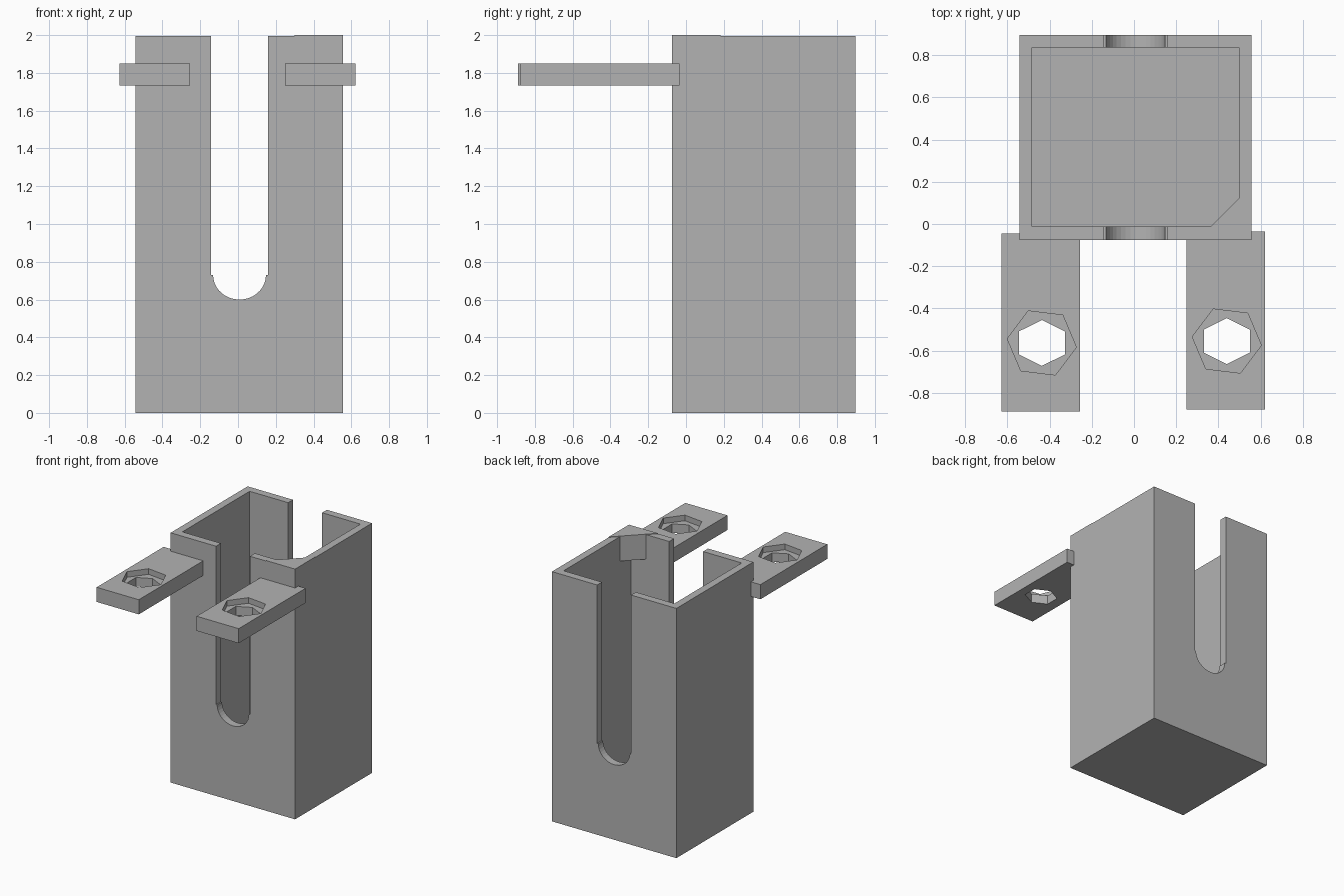
import bpy, bmesh
from math import cos, sin, radians

cube = bpy.data.objects.get("Cube")
if cube:
    bpy.data.objects.remove(cube, do_unlink=True)

grey = bpy.data.materials.new("plain grey")
grey.use_nodes = True
COLOUR = (0.45, 0.45, 0.45, 1)
grey.diffuse_color = COLOUR
grey.node_tree.nodes["Principled BSDF"].inputs["Base Color"].default_value = COLOUR


def prism(name, outline, low, high, axis="z"):
    """Extrude a closed outline along z, or an xz outline along y."""
    bm = bmesh.new()
    place = (lambda a, b: (a, b, low)) if axis == "z" else (lambda a, b: (a, low, b))
    face = bm.faces.new([bm.verts.new(place(a, b)) for a, b in outline])
    moved = bmesh.ops.extrude_face_region(bm, geom=[face])["geom"]
    offset = (0, 0, high - low) if axis == "z" else (0, high - low, 0)
    bmesh.ops.translate(bm, vec=offset,
                        verts=[v for v in moved if isinstance(v, bmesh.types.BMVert)])
    bmesh.ops.recalc_face_normals(bm, faces=bm.faces)
    mesh = bpy.data.meshes.new(name)
    bm.to_mesh(mesh)
    bm.free()
    mesh.materials.append(grey)
    obj = bpy.data.objects.new(name, mesh)
    bpy.context.collection.objects.link(obj)
    return obj


def rect(x0, x1, y0, y1):
    return [(x0, y0), (x1, y0), (x1, y1), (x0, y1)]


def hexagon(cx, cy, rx, ry, turn):
    return [(cx + rx * cos(radians(turn + 60 * i)),
             cy + ry * sin(radians(turn + 60 * i))) for i in range(6)]


def cut(target, cutter):
    """Subtract the cutter, then discard it."""
    cutter.hide_render = True
    mod = target.modifiers.new("cut", "BOOLEAN")
    mod.operation, mod.solver, mod.object = "DIFFERENCE", "EXACT", cutter
    bpy.context.view_layer.objects.active = target
    bpy.ops.object.modifier_apply(modifier=mod.name)
    bpy.data.objects.remove(cutter, do_unlink=True)


# Open-topped box with thin walls
box = prism("box", rect(-0.543, 0.557, -0.075, 0.897), 0, 1.996)
cut(box, prism("cavity_cutter", rect(-0.483, 0.497, -0.013, 0.836), 0.06, 2.2))

# Round-bottomed slot through the front and back walls
MID, SHOULDER = 0.008, 0.73
arc = [(MID + 0.14 * cos(radians(a)), SHOULDER + 0.13 * sin(radians(a)))
       for a in range(180, 361, 10)]
slot = [(MID + 0.15, SHOULDER), (MID + 0.15, 2.2), (MID - 0.15, 2.2), (MID - 0.15, SHOULDER)]
cut(box, prism("slot_cutter", arc + slot, -0.3, 1.1, axis="y"))

# Triangular gusset in the front left corner
prism("corner_gusset", [(0.557, -0.075), (0.557, 0.182), (0.3, -0.075)], 1.8, 2.0)

# Mounting arms with a through hole and a hexagonal nut recess
for side, x0, y0 in (("right", -0.627, -0.889), ("left", 0.25, -0.88)):
    arm = prism(side + "_mounting_arm", rect(x0, x0 + 0.372, y0, y0 + 0.845), 1.732, 1.849)
    cx, cy = x0 + 0.19, y0 + 0.325
    cut(arm, prism("hole_cutter", hexagon(cx, cy, 0.126, 0.109, 30), 1.6, 2.0))
    cut(arm, prism("nut_cutter", hexagon(cx, cy, 0.165, 0.165, -7), 1.804, 2.0))
